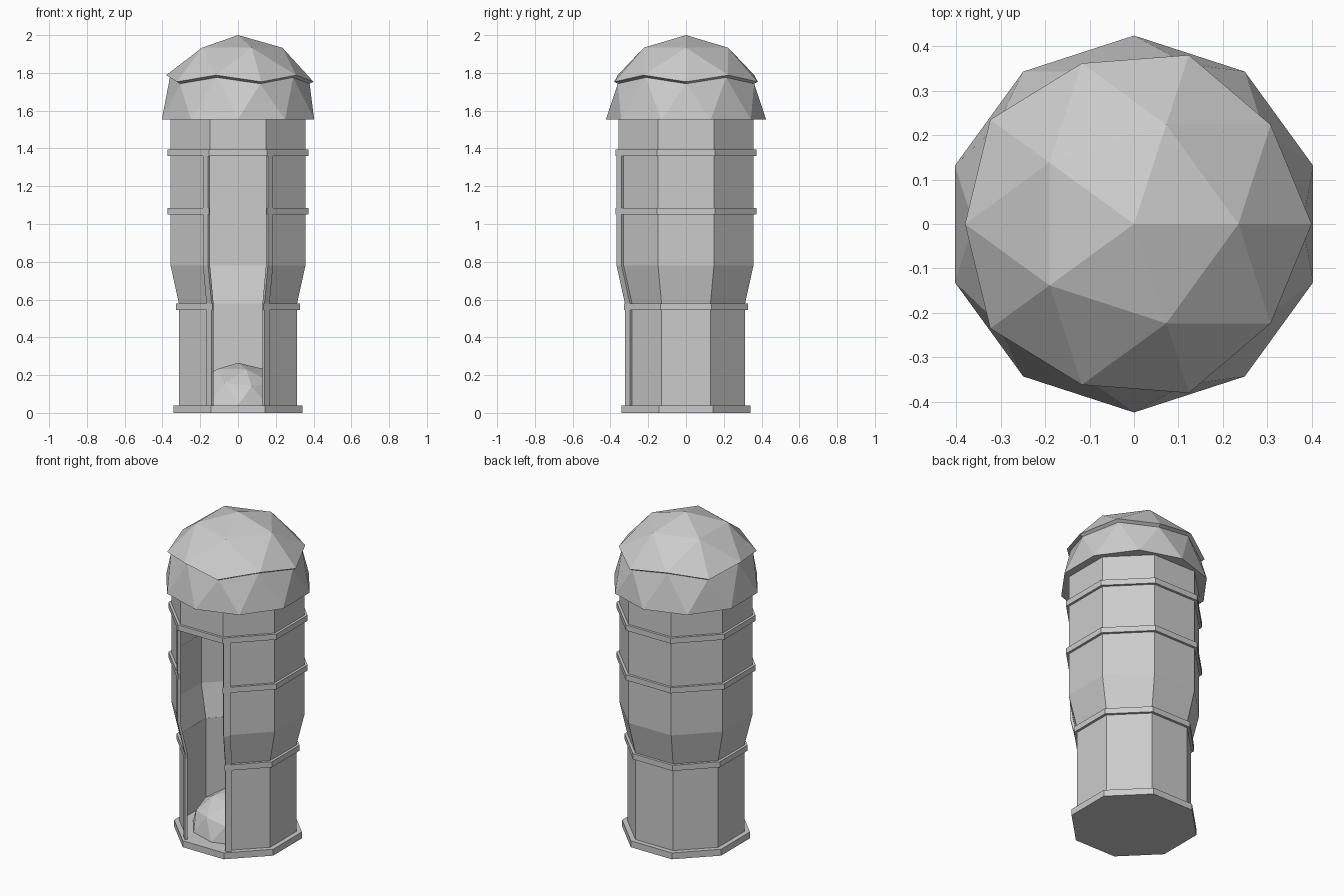
import bpy, bmesh, math
from mathutils import Vector

cube = bpy.data.objects.get("Cube")
if cube:
    bpy.data.objects.remove(cube)

stone = bpy.data.materials.new("grey stone")
stone.use_nodes = True
GREY = (0.6, 0.6, 0.6, 1)
stone.diffuse_color = GREY
stone.node_tree.nodes["Principled BSDF"].inputs["Base Color"].default_value = GREY

DOOR_TOP, EAVES = 1.36, 1.553
PROFILE = [(0.313, 0.04), (0.313, 0.58), (0.357, 0.78), (0.357, DOOR_TOP), (0.357, EAVES)]


def finish(name, bm, fix_normals=True):
    if fix_normals:
        bmesh.ops.recalc_face_normals(bm, faces=bm.faces)
    mesh = bpy.data.meshes.new(name)
    bm.to_mesh(mesh)
    bm.free()
    mesh.materials.append(stone)
    obj = bpy.data.objects.new(name, mesh)
    bpy.context.collection.objects.link(obj)
    return obj


def corner(apothem, z, i):
    """Octagon corner; side 0 (corner 0 to 1) faces the front."""
    a = math.radians(-112.5 + 45 * i)
    r = apothem / math.cos(math.pi / 8)
    return Vector((r * math.cos(a), r * math.sin(a), z))


def skin(bm, sections, closed):
    """Join equal cross-sections into a tube, capping the ends if open."""
    rows = [[bm.verts.new(p) for p in s] for s in sections]
    pairs = list(zip(rows, rows[1:])) + ([(rows[-1], rows[0])] if closed else [])
    for a, b in pairs:
        for k in range(len(a)):
            n = (k + 1) % len(a)
            bm.faces.new((a[k], a[n], b[n], b[k]))
    if not closed:
        bm.faces.new(rows[0])
        bm.faces.new(rows[-1])


# Base slab, also the floor
bm = bmesh.new()
skin(bm, [[corner(0.342, z, i) for i in range(8)] for z in (0, 0.04)], False)
finish("base_slab", bm)

# Thin eight-sided wall, with the doorway left out of the front side
bm = bmesh.new()
rows = [[bm.verts.new(corner(r, z, i)) for i in range(8)] for r, z in PROFILE]
for low, high in zip(rows, rows[1:]):
    for i in range(8):
        if i == 0 and high[0].co.z <= DOOR_TOP + 0.001:
            continue
        n = (i + 1) % 8
        bm.faces.new((low[i], low[n], high[n], high[i]))
finish("tower_wall", bm, False)

# Bands around the wall; only the top one crosses the doorway
for name, inner, outer, z, full in (("lower_band", 0.312, 0.329, 0.545, False),
                                    ("middle_band", 0.356, 0.372, 1.05, False),
                                    ("upper_band", 0.356, 0.372, DOOR_TOP, True)):
    bm = bmesh.new()
    top = z + 0.035
    skin(bm, [[corner(inner, z, i), corner(outer, z, i), corner(outer, top, i), corner(inner, top, i)]
              for i in (range(8) if full else range(1, 9))], full)
    finish(name, bm)

# Door jambs following the wall on the sides next to the doorway
for name, side in (("left_door_jamb", 1), ("right_door_jamb", -1)):
    along = Vector((side, 1, 0)).normalized() * 0.038
    out = Vector((side, -1, 0)).normalized() * 0.015
    bm = bmesh.new()
    sections = []
    for r, z in PROFILE[:-1]:
        p = corner(r, z, 1 if side > 0 else 0)
        sections.append([p, p + along, p + along + out, p + out])
    skin(bm, sections, False)
    finish(name, bm)


def ico_cap(radius, cut):
    """Faceted ball with everything below cut (share of radius) removed."""
    bm = bmesh.new()
    bmesh.ops.create_icosphere(bm, subdivisions=2, radius=radius)
    low = [v for v in bm.verts if v.co.z < radius * cut - 0.001]
    bmesh.ops.delete(bm, geom=low, context='VERTS')
    return bm


# Lower dome, closed underneath as the ceiling
bm = ico_cap(0.424, 0)
bmesh.ops.holes_fill(bm, edges=[e for e in bm.edges if e.is_boundary], sides=0)
finish("dome", bm).location.z = EAVES

# Cap shell over the dome with a zigzag rim
bm = ico_cap(0.447, 0.44)
rim = [e for e in bm.edges if e.is_boundary]
new = bmesh.ops.extrude_edge_only(bm, edges=rim)["geom"]
for v in new:
    if isinstance(v, bmesh.types.BMVert):
        v.co *= 0.42 / 0.447
finish("dome_cap", bm, True).location.z = EAVES

# Faceted mound on the floor inside
bm = ico_cap(0.265, 0)
mound = finish("floor_mound", bm)
mound.location.z = 0.04
mound.scale.z = 0.85
